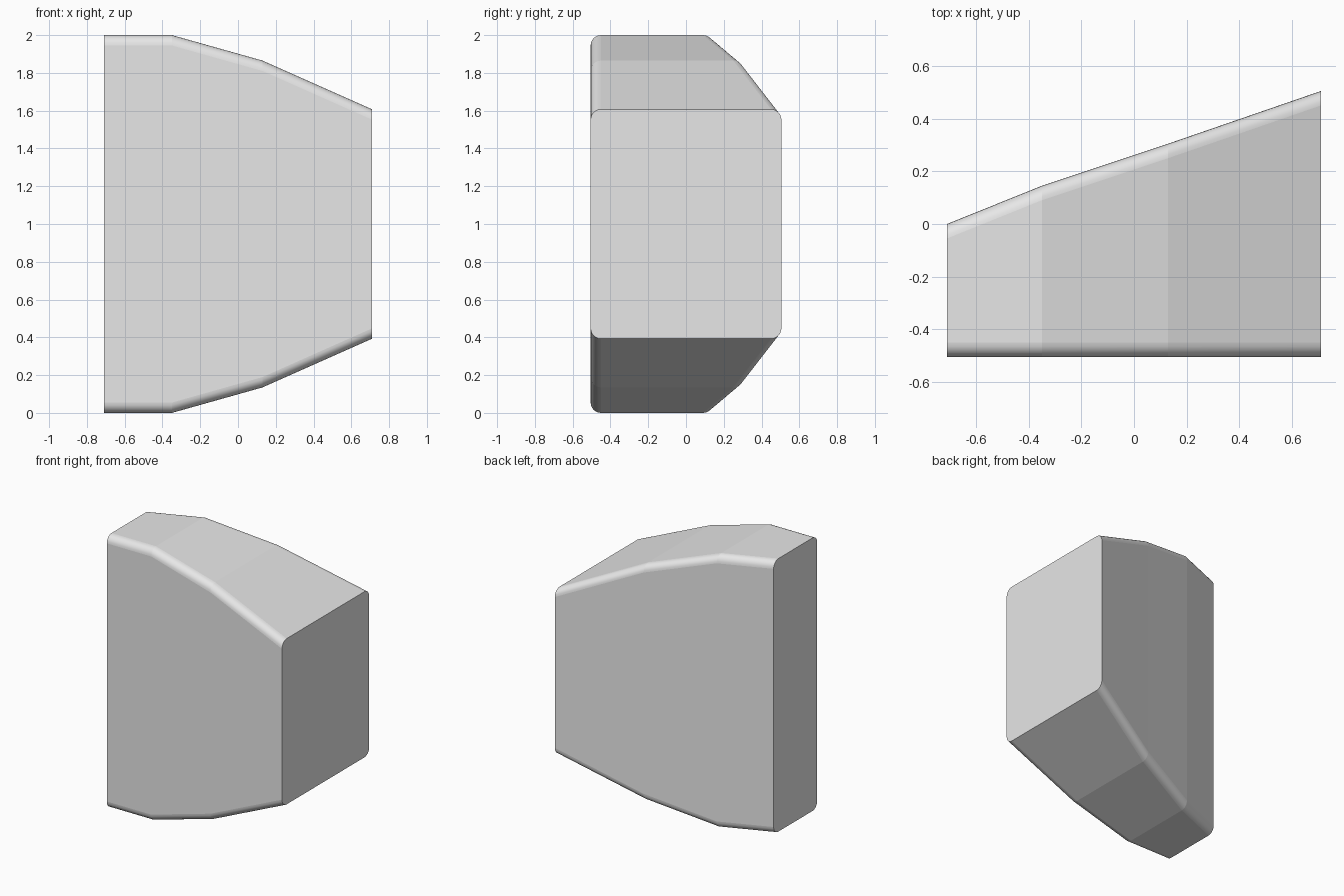
import bpy, bmesh, math

if "Cube" in bpy.data.objects:
    bpy.data.objects.remove(bpy.data.objects["Cube"])

FRONT_Y = -0.505   # flat front face
RADIUS = 0.055     # rounded long edges
STEPS = 6          # segments per rounded corner

# Cross-sections along x: (x, back y, bottom z); top mirrors bottom about z = 1
STATIONS = [(-0.71, 0.0, 0.0), (-0.35, 0.145, 0.0),
            (0.13, 0.305, 0.135), (0.71, 0.505, 0.393)]


def rounded_section(x, back, low):
    """Rounded rectangle in the y-z plane, counter-clockwise seen from +x."""
    high = 2.0 - low
    corners = [(back - RADIUS, high - RADIUS), (FRONT_Y + RADIUS, high - RADIUS),
               (FRONT_Y + RADIUS, low + RADIUS), (back - RADIUS, low + RADIUS)]
    points = []
    for i, (cy, cz) in enumerate(corners):
        for s in range(STEPS + 1):
            a = math.pi / 2 * (i + s / STEPS)
            points.append((x, cy + RADIUS * math.cos(a), cz + RADIUS * math.sin(a)))
    return points


# Tapered block: sections joined by faces, flat end caps
bm = bmesh.new()
rings = [[bm.verts.new(p) for p in rounded_section(*s)] for s in STATIONS]
count = len(rings[0])
for a, b in zip(rings, rings[1:]):
    for i in range(count):
        j = (i + 1) % count
        face = bm.faces.new((a[i], b[i], b[j], a[j]))
        face.smooth = i % (STEPS + 1) != STEPS   # smooth only the rounded corners
bm.faces.new(rings[0])
bm.faces.new(rings[-1])
bmesh.ops.recalc_face_normals(bm, faces=bm.faces)

# Keep the creases between sections crisp
for ring in rings:
    for i in range(count):
        bm.edges.get((ring[i], ring[(i + 1) % count])).smooth = False

mesh = bpy.data.meshes.new("tapered_block")
bm.to_mesh(mesh)
bm.free()

grey = bpy.data.materials.new("light grey")
grey.diffuse_color = (0.8, 0.8, 0.8, 1.0)
grey.use_nodes = True
grey.node_tree.nodes["Principled BSDF"].inputs["Base Color"].default_value = grey.diffuse_color
mesh.materials.append(grey)

block = bpy.data.objects.new("tapered_block", mesh)
bpy.context.collection.objects.link(block)
